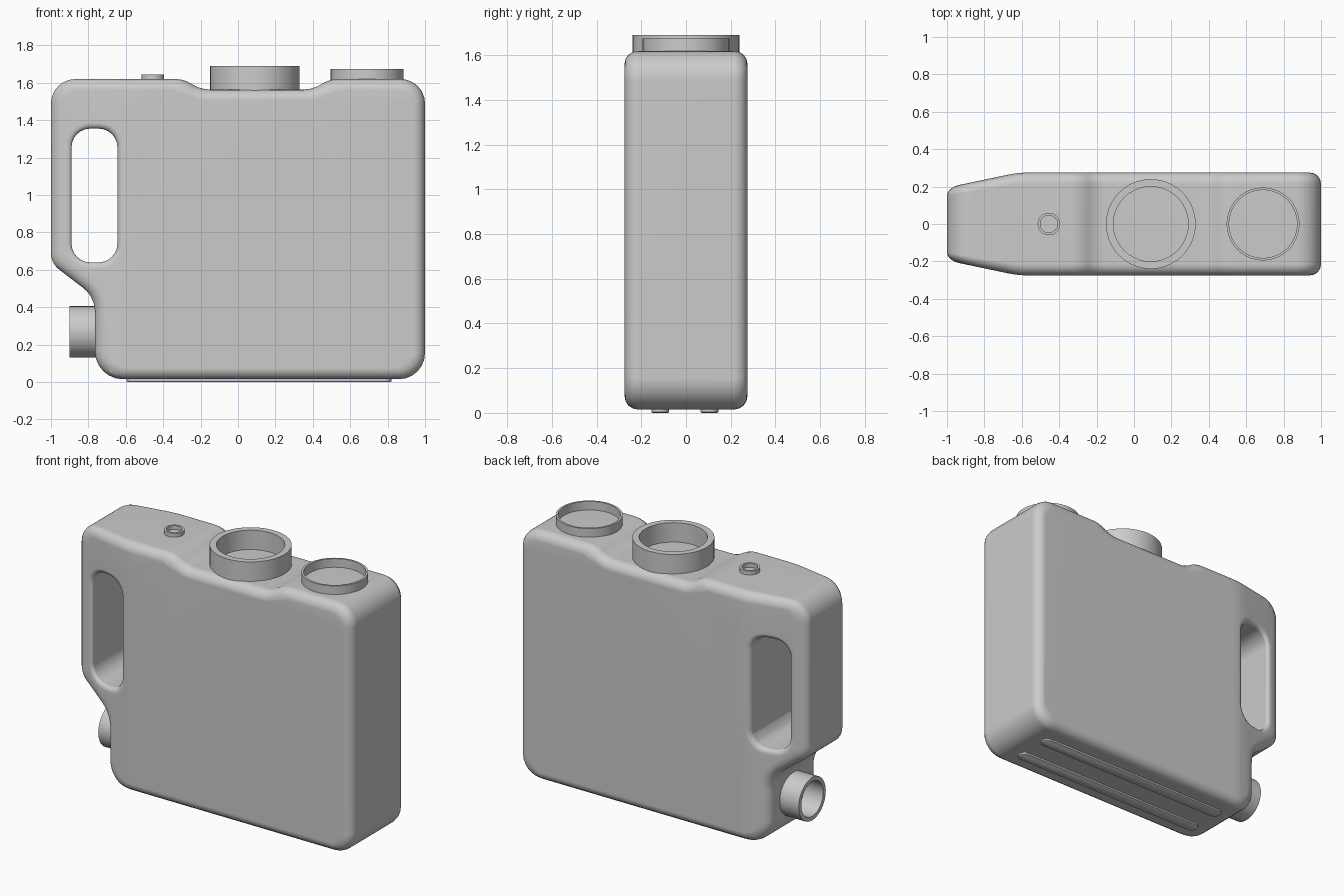
import bpy, bmesh, math
from mathutils import Vector, Matrix

cube = bpy.data.objects.get("Cube")
if cube:
    bpy.data.objects.remove(cube, do_unlink=True)

grey = bpy.data.materials.new("grey plastic")
grey.use_nodes = True
GREY = (0.6, 0.6, 0.6, 1)
grey.diffuse_color = GREY
grey.node_tree.nodes["Principled BSDF"].inputs["Base Color"].default_value = GREY

HALF = 0.275   # half depth of the body


def finish(bm, name, angle=35):
    bmesh.ops.recalc_face_normals(bm, faces=bm.faces)
    mesh = bpy.data.meshes.new(name)
    bm.to_mesh(mesh)
    bm.free()
    mesh.materials.append(grey)
    ob = bpy.data.objects.new(name, mesh)
    bpy.context.collection.objects.link(ob)
    bpy.ops.object.select_all(action='DESELECT')
    ob.select_set(True)
    bpy.context.view_layer.objects.active = ob
    bpy.ops.object.shade_smooth_by_angle(angle=math.radians(angle))
    return ob


def rounded(corners, steps=6):
    """Outline through (a, b, radius) corners, each turned into an arc."""
    pts = []
    for i, (x, z, r) in enumerate(corners):
        p = Vector((x, z))
        d1 = (Vector(corners[i - 1][:2]) - p).normalized()
        d2 = (Vector(corners[(i + 1) % len(corners)][:2]) - p).normalized()
        half = d1.angle(d2) / 2
        c = p + (d1 + d2).normalized() * r / math.sin(half)
        s = (p + d1 * r / math.tan(half) - c).normalized()
        e = (p + d2 * r / math.tan(half) - c).normalized()
        pts += [c + r * s.slerp(e, k / steps) for k in range(steps + 1)]
    return pts


def offset(pts, dist):
    """Shift an outline to the left of its direction."""
    out = []
    for i, p in enumerate(pts):
        a = (p - pts[i - 1]).normalized()
        b = (pts[(i + 1) % len(pts)] - p).normalized()
        n1, n2 = Vector((-a.y, a.x)), Vector((-b.y, b.x))
        out.append(p + (n1 + n2) * dist / (1 + n1.dot(n2)))
    return out


def wall(bm, pts, r, steps=4):
    """Wall through the depth with rounded rims; returns both end loops."""
    arc = [math.pi / 2 * k / steps for k in range(steps + 1)]
    layers = [(r * (1 - math.cos(t)), HALF - r + r * math.sin(t)) for t in arc]
    layers = [(d, -y) for d, y in reversed(layers)] + layers
    rings = [[bm.verts.new((p.x, y, p.y)) for p in offset(pts, d)]
             for d, y in layers]
    n = len(pts)
    for lo, hi in zip(rings, rings[1:]):
        for i in range(n):
            j = (i + 1) % n
            bm.faces.new((lo[i], lo[j], hi[j], hi[i]))
    return [[bm.edges.get((ring[i], ring[i - 1])) for i in range(n)]
            for ring in (rings[0], rings[-1])]


# Body: outline and handle opening, joined by the two large sides
outline = rounded([
    (-1, 1.62, .13), (-1, .635, .11), (-.765, .455, .16), (-.765, .015, .15),
    (1, .015, .14), (1, 1.62, .13), (.49, 1.62, .17), (.4, 1.565, .17),
    (-.2, 1.565, .17), (-.29, 1.62, .17)])
opening = rounded([(-.89, .64, .1), (-.89, 1.355, .1),
                   (-.645, 1.355, .1), (-.645, .64, .1)])
bm = bmesh.new()
outer = wall(bm, outline, .06)
inner = wall(bm, opening, .03)
for k, side in enumerate((-1, 1)):
    bmesh.ops.triangle_fill(bm, edges=outer[k] + inner[k], use_beauty=True,
                            normal=(0, side, 0))
# Narrow the handle end
for x in (-.56, -.59, -.62, -.65, -.68):
    bmesh.ops.bisect_plane(bm, geom=bm.verts[:] + bm.edges[:] + bm.faces[:],
                           plane_co=(x, 0, 0), plane_no=(1, 0, 0))
for v in bm.verts:
    t = -.56 - v.co.x
    if t > 0:
        soft = t * t / .24 if t < .12 else t - .06
        v.co.y *= 1 - .21 * soft / HALF
body = finish(bm, "body", 40)
body.modifiers.new("even shading", 'WEIGHTED_NORMAL').keep_sharp = True


def collar(name, loc, radius, bore, height, axis=None):
    """Open ring standing on its base."""
    bm = bmesh.new()
    n = 40
    section = [(bore, 0), (radius, 0), (radius, height), (bore, height)]
    rings = [[bm.verts.new((r * math.cos(math.tau * i / n),
                            r * math.sin(math.tau * i / n), z))
              for i in range(n)] for r, z in section]
    for k in range(4):
        a, b = rings[k - 1], rings[k]
        for i in range(n):
            bm.faces.new((a[i - 1], a[i], b[i], b[i - 1]))
    if axis:
        bm.transform(Matrix.Rotation(-math.pi / 2, 4, axis))
    bm.transform(Matrix.Translation(loc))
    return finish(bm, name)


# Openings on the top and the outlet under the handle
collar("main_filler_neck", (.09, 0, 1.56), .24, .2, .13)
collar("small_filler_neck", (.69, 0, 1.61), .195, .182, .065)
collar("vent_neck", (-.455, 0, 1.61), .06, .046, .035)
collar("outlet_spout", (-.74, 0, .268), .138, .112, .16, 'Y')

# Two long feet under the base
for name, y in (("front_foot", -.115), ("back_foot", .105)):
    bm = bmesh.new()
    pts = rounded([(-.595, y - .04, .038), (.82, y - .04, .038),
                   (.82, y + .04, .038), (-.595, y + .04, .038)])
    rings = [[bm.verts.new((p.x, p.y, z)) for p in offset(pts, d)]
             for d, z in ((0, .02), (0, .004), (.006, 0))]
    for a, b in zip(rings, rings[1:]):
        for i in range(len(pts)):
            bm.faces.new((a[i - 1], a[i], b[i], b[i - 1]))
    bm.faces.new(rings[-1])
    finish(bm, name)
